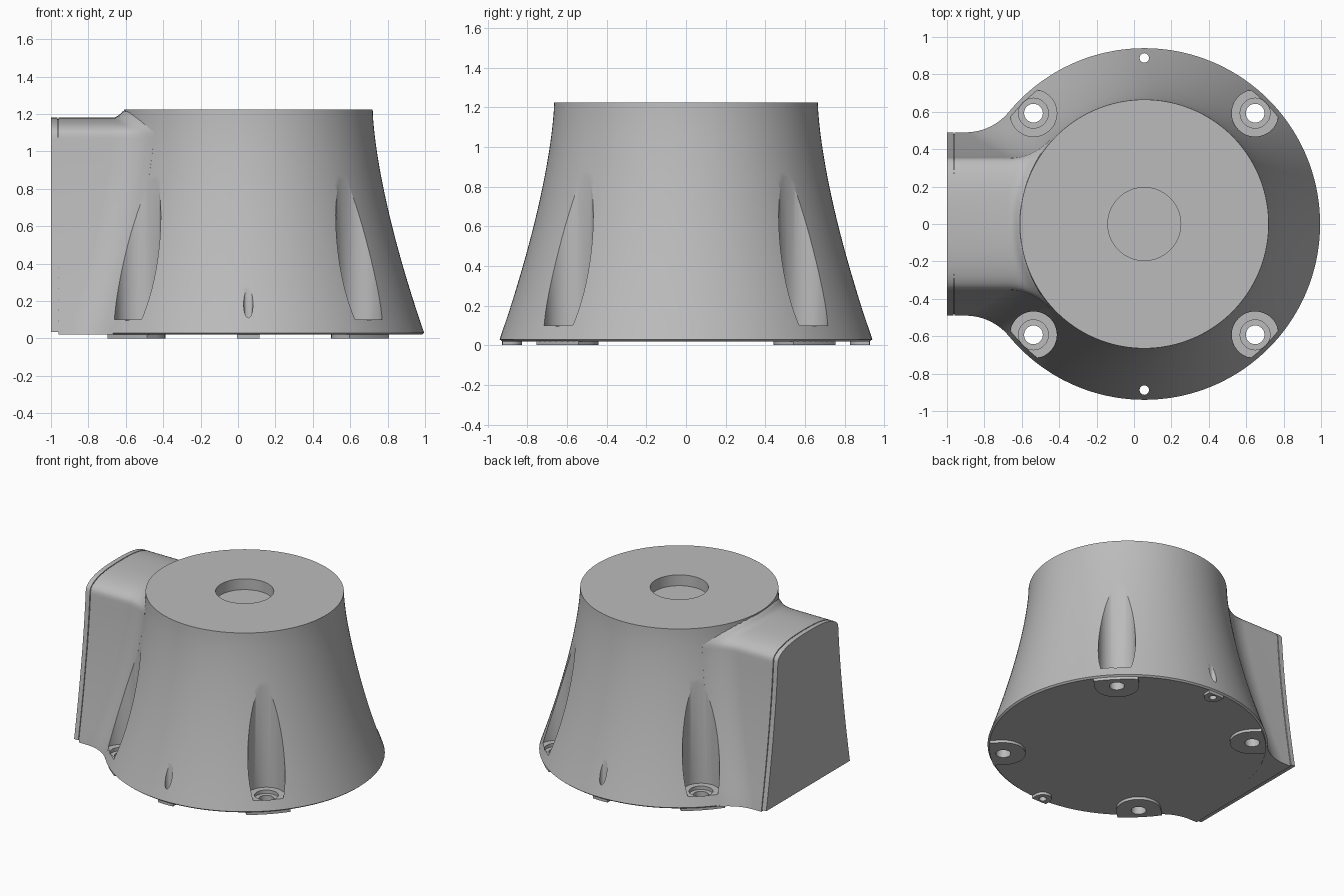
import bpy, bmesh, math
from mathutils import Matrix, Vector

if "Cube" in bpy.data.objects:
    bpy.data.objects.remove(bpy.data.objects["Cube"])

CX = 0.055            # axis of the round body
RIM, TOP = 0.94, 1.225
BASE = 0.02           # underside of the shell, above the pads
FILLET = 0.3
SCREW_DIST, SMALL_DIST = 0.838, 0.888

grey = bpy.data.materials.new("light grey")
grey.use_nodes = True
grey.diffuse_color = (0.5, 0.5, 0.5, 1)
grey.node_tree.nodes["Principled BSDF"].inputs["Base Color"].default_value = (0.5, 0.5, 0.5, 1)


def radius(z):
    """Flared wall of the round body."""
    t = min(1, max(0, (TOP - z) / (TOP - 0.03)))
    return 0.665 + 0.275 * t ** 1.5


def half_width(z):
    """Side duct tapers along with the body."""
    return 0.49 - 0.52 * (RIM - radius(z))


def make_object(name, bm):
    bmesh.ops.recalc_face_normals(bm, faces=bm.faces)
    mesh = bpy.data.meshes.new(name)
    bm.to_mesh(mesh)
    bm.free()
    mesh.materials.append(grey)
    ob = bpy.data.objects.new(name, mesh)
    bpy.context.collection.objects.link(ob)
    return ob


def revolve(bm, profile, centre, steps):
    """Spin an (r, z) profile about a vertical axis."""
    verts = [bm.verts.new((centre[0] + r, centre[1], z)) for r, z in profile]
    edges = [bm.edges.new(pair) for pair in zip(verts, verts[1:])]
    bmesh.ops.spin(bm, geom=verts + edges, cent=(*centre, 0), axis=(0, 0, 1),
                   angle=math.tau, steps=steps, use_duplicate=False)
    bmesh.ops.remove_doubles(bm, verts=bm.verts, dist=0.0002)


# Round body with the shallow pocket in its top
wall_z = [0.03 + (TOP - 0.03) * i / 24 for i in range(25)]
bm = bmesh.new()
revolve(bm, [(0, BASE), (RIM - 0.012, BASE)] + [(radius(z), z) for z in wall_z]
        + [(0.195, TOP), (0.195, 1.145), (0, 1.145)], (CX, 0), 144)
body = make_object("round_body", bm)


# Side duct: sections along x, blended into the body by fillets
def outline(station, z):
    """Point on the +y wall of the duct at height z."""
    kind, value = station
    w, r = half_width(z), radius(z)
    if kind == "straight":
        return value, w
    cx = CX - math.sqrt((r + FILLET) ** 2 - (w + FILLET) ** 2)
    end = math.atan2(-(w + FILLET), CX - cx)
    a = -math.pi / 2 + (end + math.pi / 2) * min(value, 1)
    x, y = cx + FILLET * math.cos(a), w + FILLET + FILLET * math.sin(a)
    if value > 1:                       # last section sinks into the body
        x, y = CX + (x - CX) * 0.9, y * 0.9
    return x, y


SPRING, CROWN = 1.07, 1.18


def section(station, shrink, bottom):
    half = []
    for i in range(19):
        z = bottom + (SPRING - bottom) * i / 18
        x, y = outline(station, z)
        half.append((x, y - shrink, z))
    x, w, _ = half[-1]
    for i in range(1, 13):              # shallow arched roof
        a = math.pi / 2 * i / 12
        y = w * math.cos(a) ** 0.8
        rise = math.sin(a) ** 0.8
        gap = math.hypot(x - CX, y) - radius(CROWN)
        blend = min(1, max(0, 1 - gap / 0.06)) ** 2
        half.append((x, y, SPRING + (CROWN - SPRING - shrink + 0.04 * blend) * rise))
    return half + [(x, -y, z) for x, y, z in reversed(half[:-1])]


cover = -0.966
stations = [(("straight", -1), 0, 0.035), (("straight", cover), 0, 0.035),
            (("straight", cover), 0.008, 0.035), (("straight", -0.96), 0.008, 0.035),
            (("straight", -0.96), 0, BASE + 0.0005)]
stations += [(("fillet", i / 18), 0, BASE + 0.0005) for i in range(19)]
stations.append((("fillet", 2), 0, BASE + 0.0005))

bm = bmesh.new()
rows = [[bm.verts.new(p) for p in section(*s)] for s in stations]
for a, b in zip(rows, rows[1:]):
    for i in range(len(a)):
        j = (i + 1) % len(a)
        bm.faces.new((a[i], a[j], b[j], b[i]))
bm.faces.new(rows[0])
last = rows[-1]
for i in range(len(last) // 2):         # inner cap as strips
    quad = [last[i], last[i + 1], last[-2 - i], last[-1 - i]]
    bm.faces.new(list(dict.fromkeys(quad)))
duct = make_object("side_duct", bm)


# Pads under the screw holes, ending at the rim
def pad(name, angle, dist, size):
    pts = []
    for i in range(17):
        a = math.pi / 2 + math.pi * i / 16
        pts.append((dist + size * math.cos(a), size * math.sin(a)))
    for i in range(17):
        y = -size + 2 * size * i / 16
        pts.append((math.sqrt((RIM - 0.012) ** 2 - y * y), y))
    bm = bmesh.new()
    face = bm.faces.new([bm.verts.new((x, y, 0)) for x, y in pts])
    new = bmesh.ops.extrude_face_region(bm, geom=[face])["geom"]
    bmesh.ops.translate(bm, verts=[v for v in new if isinstance(v, bmesh.types.BMVert)],
                        vec=(0, 0, BASE + 0.006))
    bmesh.ops.transform(bm, verts=bm.verts, matrix=Matrix.Translation((CX, 0, 0))
                        @ Matrix.Rotation(angle, 4, "Z"))
    return make_object(name, bm)


corner_angles = [math.radians(45 + 90 * i) for i in range(4)]
small_angles = [math.pi / 2, -math.pi / 2]
pads = [pad(f"screw_pad_{i + 1}", a, SCREW_DIST, 0.15) for i, a in enumerate(corner_angles)]
pads += [pad(f"small_pad_{i + 1}", a, SMALL_DIST, 0.06) for i, a in enumerate(small_angles)]


# Cutter: stepped screw recesses and small drilled holes
def around(angle, dist):
    return CX + dist * math.cos(angle), dist * math.sin(angle)


screw = [(0, -0.1), (0.05, -0.1), (0.05, 0.075), (0.08, 0.075), (0.08, 0.1),
         (0.125, 0.1), (0.125, 0.87), (0, 0.87)]
drill = [(0, -0.1), (0.025, -0.1), (0.025, 0.5), (0, 0.5)]
bm = bmesh.new()
for a in corner_angles:
    revolve(bm, screw, around(a, SCREW_DIST), 48)
for a in small_angles:
    revolve(bm, drill, around(a, SMALL_DIST), 24)
cutter = make_object("hole_cutter", bm)
cutter.hide_render = True

for ob in [body, duct] + pads:
    bpy.ops.object.select_all(action="DESELECT")
    ob.select_set(True)
    bpy.context.view_layer.objects.active = ob
    mod = ob.modifiers.new("holes", "BOOLEAN")
    mod.operation = "DIFFERENCE"
    mod.solver = "EXACT"
    mod.object = cutter
    bpy.ops.object.modifier_apply(modifier=mod.name)
    bpy.ops.object.shade_smooth_by_angle(angle=math.radians(30))

bpy.data.objects.remove(cutter)
